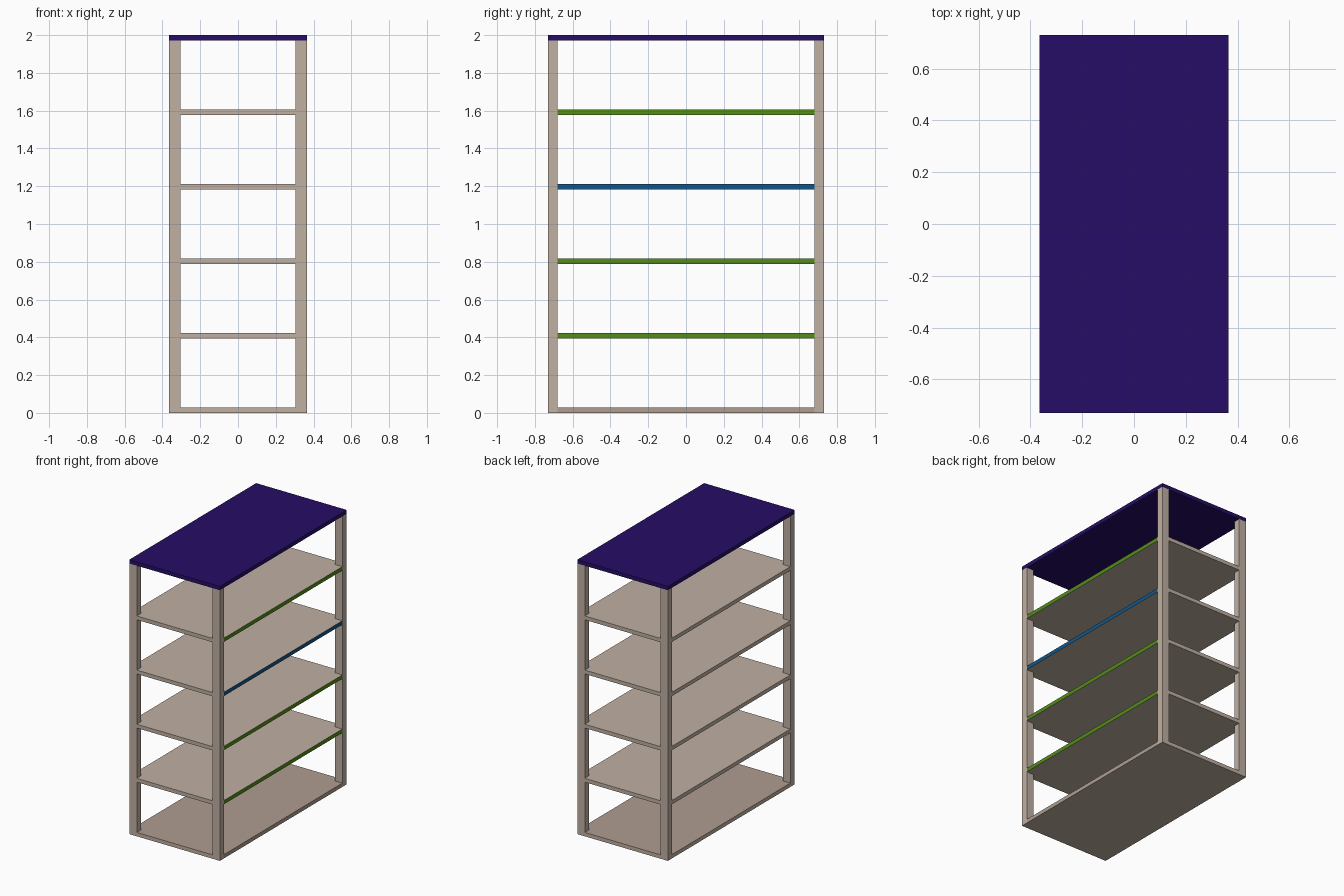
import bpy, bmesh

if "Cube" in bpy.data.objects:
    bpy.data.objects.remove(bpy.data.objects["Cube"])

HX, HY, H = 0.365, 0.73, 2.0      # half width, half depth, height
PX, PY, T = 0.06, 0.05, 0.028     # post section, board thickness
STEP = (H - T) / 5


def material(name, rgb):
    # 8-bit display colour to linear
    mat = bpy.data.materials.new(name)
    mat.diffuse_color = [((c / 255 + 0.055) / 1.055) ** 2.4 for c in rgb] + [1]
    mat.use_nodes = True
    mat.node_tree.nodes["Principled BSDF"].inputs["Base Color"].default_value = mat.diffuse_color
    return mat


beige = material("beige", (192, 177, 163))
rose = material("rose", (175, 157, 146))
green = material("green", (84, 140, 24))
blue = material("blue", (18, 86, 138))
purple = material("purple", (38, 13, 102))


def prism(name, outline, z0, z1, mats):
    """Extrude a flat outline upward from z0 to z1."""
    bm = bmesh.new()
    base = bm.faces.new([bm.verts.new((x, y, z0)) for x, y in outline])
    ext = bmesh.ops.extrude_face_region(bm, geom=[base], use_keep_orig=True)
    top = [v for v in ext["geom"] if isinstance(v, bmesh.types.BMVert)]
    bmesh.ops.translate(bm, verts=top, vec=(0, 0, z1 - z0))
    bmesh.ops.recalc_face_normals(bm, faces=bm.faces)
    mesh = bpy.data.meshes.new(name)
    bm.to_mesh(mesh)
    bm.free()
    for m in mats:
        mesh.materials.append(m)
    obj = bpy.data.objects.new(name, mesh)
    bpy.context.collection.objects.link(obj)
    return obj


def rect(x0, x1, y0, y1):
    return [(x0, y0), (x1, y0), (x1, y1), (x0, y1)]


# Corner posts
for sx, side in ((-1, "left"), (1, "right")):
    for sy, end in ((-1, "front"), (1, "back")):
        xs = sorted((sx * HX, sx * (HX - PX)))
        ys = sorted((sy * HY, sy * (HY - PY)))
        prism(f"{end}_{side}_post", rect(*xs, *ys), 0, H - T, [beige])

# Boards notched around the posts, with a coloured right edge
ix, iy = HX - PX, HY - PY
notched = [(-ix, -HY), (ix, -HY), (ix, -iy), (HX, -iy), (HX, iy), (ix, iy),
           (ix, HY), (-ix, HY), (-ix, iy), (-HX, iy), (-HX, -iy), (-ix, -iy)]
boards = [("base_board", rose), ("shelf_1", green), ("shelf_2", green),
          ("shelf_3", blue), ("shelf_4", green)]
for i, (name, colour) in enumerate(boards):
    board = prism(name, notched, i * STEP, i * STEP + T, [beige, colour])
    for f in board.data.polygons:
        right_edge = f.normal.x > 0.9 and f.center.x > HX - 0.01
        if right_edge or (i == 0 and f.normal.z > 0.9):
            f.material_index = 1

# Top panel
prism("top_panel", rect(-HX, HX, -HY, HY), H - T, H, [purple])
